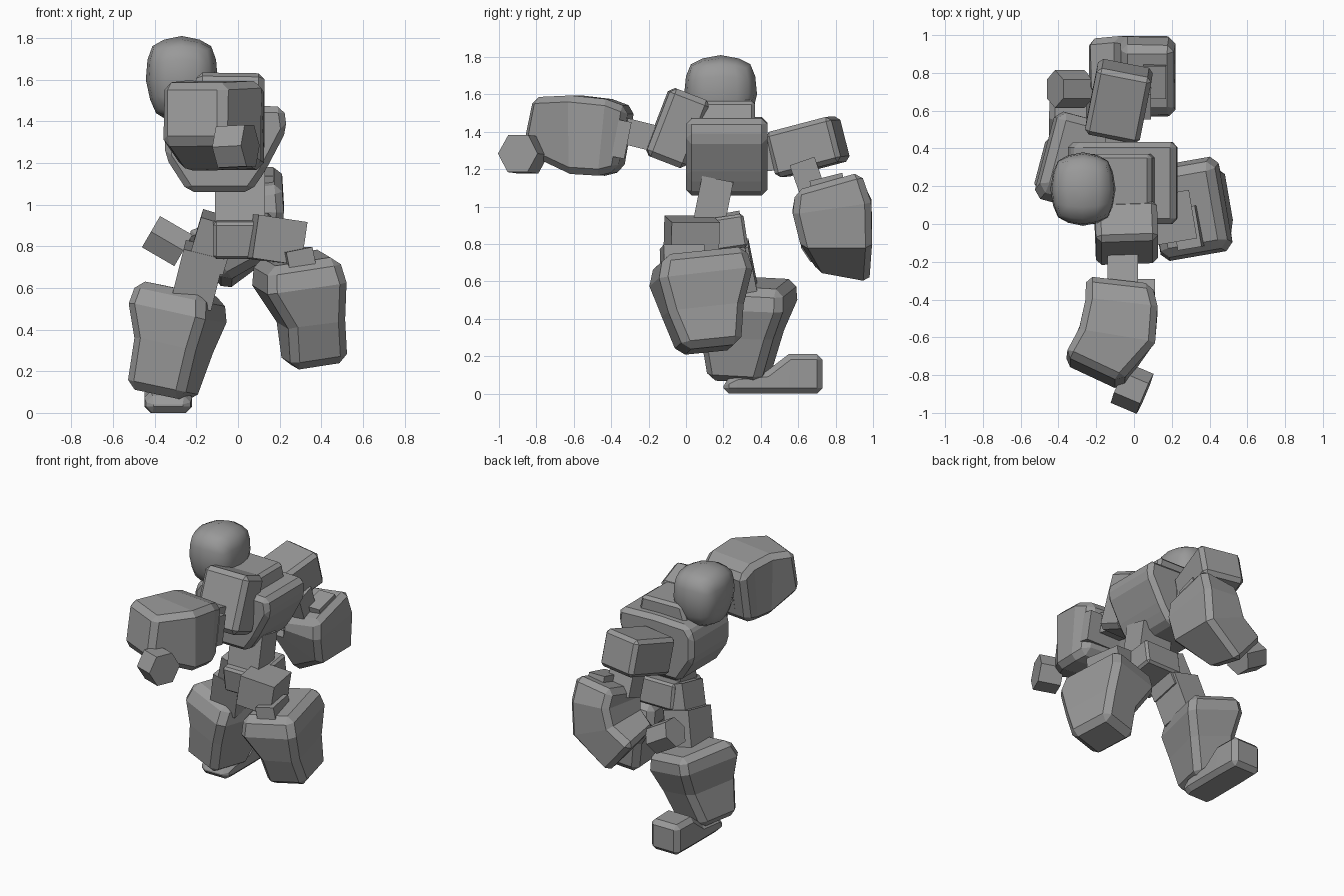
import bpy, bmesh, math
from mathutils import Vector as V

if "Cube" in bpy.data.objects:
    bpy.data.objects.remove(bpy.data.objects["Cube"])

grey = bpy.data.materials.new("mid_grey")
grey.diffuse_color = (0.32, 0.32, 0.32, 1)
grey.use_nodes = True
grey.node_tree.nodes["Principled BSDF"].inputs["Base Color"].default_value = grey.diffuse_color


def finish(name, bm, bevel, smooth=0, keep=()):
    """Bevel all edges except 'keep', then make the object."""
    bmesh.ops.recalc_face_normals(bm, faces=bm.faces)
    if bevel:
        bmesh.ops.bevel(bm, geom=[e for e in bm.edges if e not in keep], offset=bevel,
                        segments=1, affect='EDGES', clamp_overlap=True)
    me = bpy.data.meshes.new(name)
    bm.to_mesh(me)
    bm.free()
    me.materials.append(grey)
    ob = bpy.data.objects.new(name, me)
    bpy.context.collection.objects.link(ob)
    if smooth:
        bpy.context.view_layer.objects.active = ob
        ob.select_set(True)
        bpy.ops.object.shade_smooth_by_angle(angle=math.radians(smooth))
        ob.select_set(False)
    return ob


def loft(name, sections, bevel=0.035):
    """Four-sided sections (centre, u half vector, v half vector) joined end to end."""
    bm = bmesh.new()
    rings = []
    for c, u, v in sections:
        c, u, v = V(c), V(u), V(v)
        rings.append([bm.verts.new(p) for p in (c - u - v, c + u - v, c + u + v, c - u + v)])
    for a, b in zip(rings, rings[1:]):
        for i in range(4):
            j = (i + 1) % 4
            bm.faces.new((a[i], a[j], b[j], b[i]))
    bm.faces.new(rings[0])
    bm.faces.new(rings[-1])
    keep = {bm.edges.get((r[i], r[(i + 1) % 4])) for r in rings[1:-1] for i in range(4)}
    return finish(name, bm, bevel, keep=keep)


def box(name, c, along, side, half, bevel=0.0):
    """Box with its first axis on 'along' and its second near 'side'."""
    a = V(along).normalized()
    n = a.cross(V(side)).normalized()
    s = n.cross(a)
    c, a = V(c), a * half[0]
    u, v = s * half[1], n * half[2]
    return loft(name, [(c - a, u, v), (c + a, u, v)], bevel)


def shin(name, u, v, rows):
    u, v = V(u).normalized(), V(v).normalized()
    return loft(name, [(c, u * p, v * q) for c, p, q in rows], 0.04)


def prism(name, pts, y0, y1, bevel, smooth=0):
    bm = bmesh.new()
    f = bm.faces.new([bm.verts.new((x, y0, z)) for x, z in pts])
    r = bmesh.ops.extrude_face_region(bm, geom=[f])
    for g in r["geom"]:
        if isinstance(g, bmesh.types.BMVert):
            g.co.y = y1
    return finish(name, bm, bevel, smooth)


def hand(name, c, axis, point, r, depth):
    """Six-sided prism with one corner towards 'point'."""
    a = V(axis).normalized()
    t = a.cross(V(point)).normalized()
    p = t.cross(a)
    bm = bmesh.new()
    ends = []
    for s in (-0.5, 0.5):
        ends.append([bm.verts.new(V(c) + a * s * depth + (p * math.cos(k * math.pi / 3)
                     + t * math.sin(k * math.pi / 3)) * r) for k in range(6)])
    for i in range(6):
        j = (i + 1) % 6
        bm.faces.new((ends[0][i], ends[0][j], ends[1][j], ends[1][i]))
    bm.faces.new(ends[0])
    bm.faces.new(ends[1])
    return finish(name, bm, 0)


# Head: a cube pulled most of the way to a sphere, narrower at the chin
bm = bmesh.new()
bmesh.ops.create_cube(bm, size=2)
bmesh.ops.subdivide_edges(bm, edges=bm.edges[:], cuts=3, use_grid_fill=True)
for w in bm.verts:
    p = w.co.lerp(w.co.normalized() * 1.12, 0.78)
    taper = 1 + 0.08 * p.z
    w.co = V((-0.27 + p.x * 0.158 * taper, 0.185 + p.y * 0.178 * taper, 1.60 + p.z * 0.192))
finish("head", bm, 0, 60)

# Torso
prism("chest", [(-0.35, 1.23), (-0.24, 1.06), (0.06, 1.06), (0.13, 1.16), (0.235, 1.36),
                (0.22, 1.47), (-0.05, 1.48), (-0.3, 1.47), (-0.35, 1.4)], 0.0, 0.435, 0.03)
prism("collar", [(-0.27, 1.42), (0.12, 1.42), (0.09, 1.565), (-0.22, 1.57)], 0.0, 0.37, 0.02)
box("waist", (0.01, 0.14, 1.0), (0, 0.2, 1), (1, 0, 0), (0.15, 0.12, 0.085))
box("pelvis", (0.02, 0.16, 0.85), (0, -0.15, 1), (1, 0, 0.05), (0.09, 0.14, 0.16), 0.015)

# Front arm
box("front_shoulder", (-0.04, -0.045, 1.42), (0, 0.36, 0.93), (1, 0, -0.1), (0.195, 0.165, 0.115), 0.03)
box("front_elbow", (-0.06, -0.27, 1.39), (0, 1, -0.25), (1, 0, 0), (0.12, 0.08, 0.07))
box("front_elbow_plate", (-0.02, -0.345, 1.36), (0, 0.2, 1), (1, 0, 0), (0.1, 0.13, 0.035))
loft("front_forearm", [
    ((-0.08, -0.32, 1.36), (0.175, -0.02, 0), (0, 0.03, 0.17)),
    ((-0.065, -0.43, 1.37), (0.19, -0.02, 0), (0, 0.02, 0.205)),
    ((-0.09, -0.59, 1.385), (0.2, -0.04, 0), (0, 0.0, 0.21)),
    ((-0.22, -0.79, 1.44), (0.15, -0.07, 0), (0, 0.03, 0.145))])
hand("front_hand", (-0.01, -0.87, 1.28), (0.92, -0.39, 0.05), (-0.39, -0.92, 0), 0.115, 0.15)

# Rear arm
box("rear_shoulder", (-0.07, 0.44, 1.27), (0, 1, 0.1), (1, 0, 0), (0.08, 0.08, 0.08))
box("rear_upper_arm", (-0.08, 0.65, 1.32), (0.19, 0.95, 0.25), (0.97, -0.15, 0), (0.185, 0.148, 0.125), 0.025)
box("rear_elbow", (0.0, 0.66, 1.13), (0, 0.35, -1), (1, 0, 0), (0.12, 0.09, 0.07))
box("rear_elbow_plate", (0.11, 0.76, 1.11), (0, 1, 0.25), (1, 0, 0), (0.09, 0.06, 0.05))
loft("rear_forearm", [
    ((0.07, 0.76, 1.12), (0, 0.175, 0.05), (0.14, 0, 0.02)),
    ((0.075, 0.78, 1.0), (0, 0.21, 0.03), (0.145, 0, -0.01)),
    ((0.05, 0.805, 0.85), (0, 0.19, 0.0), (0.155, 0, -0.07)),
    ((-0.16, 0.84, 0.725), (0, 0.14, -0.03), (0.1, 0, -0.12))])
hand("rear_hand", (-0.34, 0.715, 0.825), (0.86, 0, -0.5), (0, 1, 0), 0.1, 0.18)

# Standing leg
box("standing_hip", (-0.12, 0.2, 0.82), (0.3, -0.2, 1), (1, 0, -0.25), (0.12, 0.09, 0.11))
box("standing_thigh", (-0.19, 0.24, 0.66), (0.25, -0.2, 1), (1, 0, -0.25), (0.13, 0.1, 0.12))
shin("standing_shin", (0.95, -0.25, -0.2), (0.25, 0.95, -0.05), [
    ((-0.275, 0.35, 0.595), 0.175, 0.21),
    ((-0.29, 0.325, 0.48), 0.195, 0.24),
    ((-0.31, 0.30, 0.32), 0.155, 0.2),
    ((-0.37, 0.285, 0.085), 0.145, 0.145)])
loft("foot", [
    ((-0.335, 0.2, 0.035), (0.1, 0, 0), (0, 0, 0.035)),
    ((-0.335, 0.27, 0.052), (0.115, 0, 0), (0, 0, 0.052)),
    ((-0.335, 0.43, 0.06), (0.115, 0, 0), (0, 0, 0.06)),
    ((-0.335, 0.55, 0.106), (0.115, 0, 0), (0, 0, 0.106)),
    ((-0.335, 0.73, 0.106), (0.11, 0, 0), (0, 0, 0.106))], 0.03)

# Raised leg
box("raised_thigh", (0.18, 0.03, 0.83), (1, 0.17, -0.15), (-0.17, 1, 0), (0.12, 0.13, 0.105))
box("raised_knee_plate", (0.285, -0.02, 0.74), (1, 0.17, 0.2), (-0.17, 1, 0), (0.065, 0.11, 0.045))
shin("raised_shin", (0.97, 0.17, 0.15), (-0.17, 0.98, 0.1), [
    ((0.28, 0.075, 0.745), 0.175, 0.225),
    ((0.295, 0.08, 0.62), 0.195, 0.255),
    ((0.35, 0.09, 0.44), 0.14, 0.205),
    ((0.37, 0.125, 0.235), 0.14, 0.155)])
